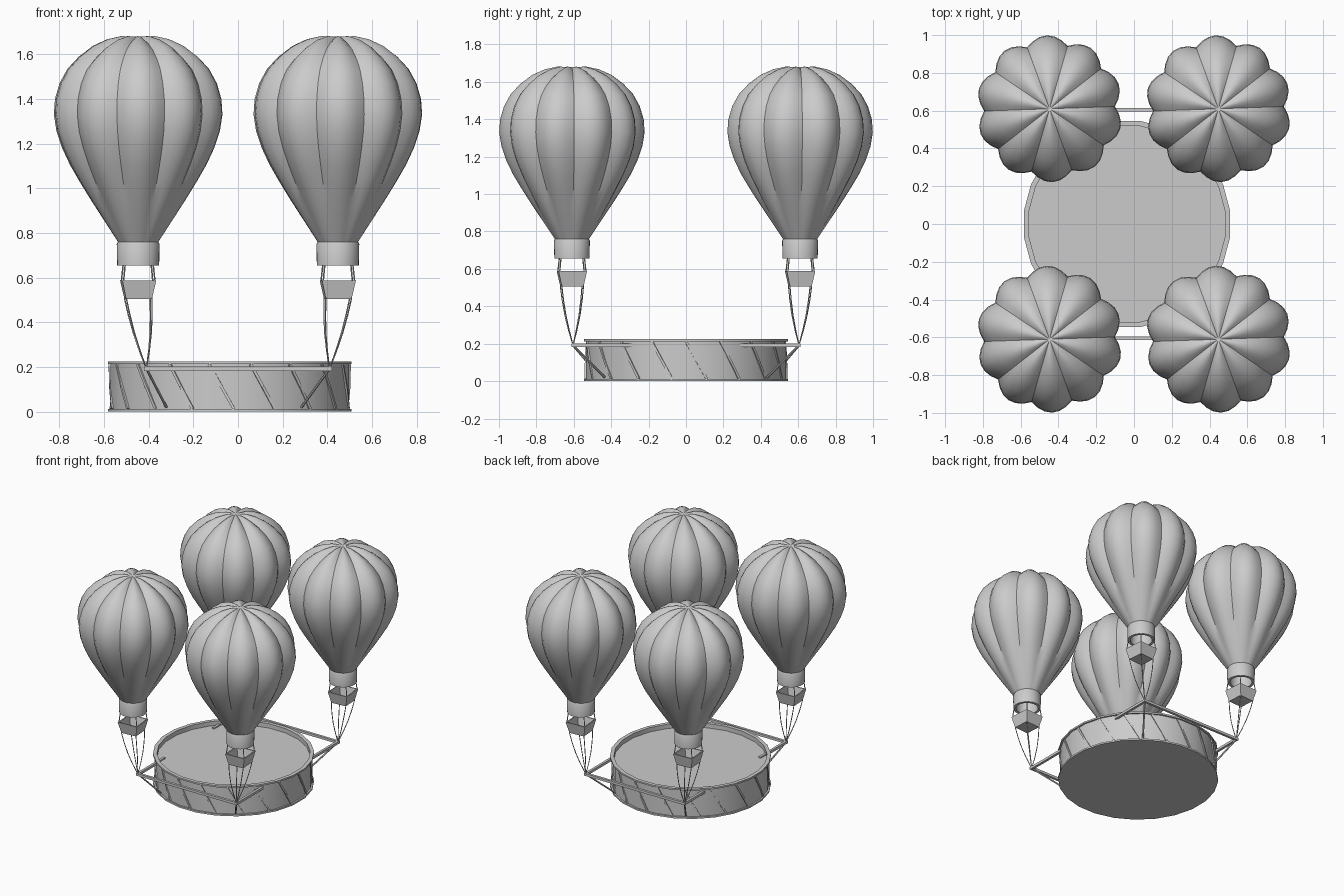
import bpy, bmesh, math
from mathutils import Vector, Matrix

if "Cube" in bpy.data.objects:
    bpy.data.objects.remove(bpy.data.objects["Cube"])

TAU = 2 * math.pi
DRUM = Vector((-0.037, 0, 0))


def finish(bm, name, loc=(0, 0, 0), angle=30):
    bmesh.ops.remove_doubles(bm, verts=bm.verts, dist=1e-5)
    bmesh.ops.recalc_face_normals(bm, faces=bm.faces)
    me = bpy.data.meshes.new(name)
    bm.to_mesh(me)
    bm.free()
    ob = bpy.data.objects.new(name, me)
    bpy.context.collection.objects.link(ob)
    ob.location = loc
    if angle:
        bpy.ops.object.select_all(action='DESELECT')
        ob.select_set(True)
        bpy.context.view_layer.objects.active = ob
        bpy.ops.object.shade_smooth_by_angle(angle=math.radians(angle))
    return ob


def lathe(profile, n, shape=None, close=False, phase=0.0):
    """Revolve (r, z) points; shape(i, r, z) may modulate the radius and height."""
    bm = bmesh.new()
    rings = []
    for r, z in profile:
        ring = []
        for i in range(n):
            a = phase + TAU * i / n
            rr, zz = shape(i, r, z) if shape else (r, z)
            ring.append(bm.verts.new((rr * math.cos(a), rr * math.sin(a), zz)))
        rings.append((ring, r))
    pairs = list(zip(rings, rings[1:]))
    if close:
        pairs.append((rings[-1], rings[0]))
    for (a, _), (b, _) in pairs:
        for i in range(n):
            j = (i + 1) % n
            bm.faces.new((a[i], a[j], b[j], b[i]))
    bmesh.ops.remove_doubles(bm, verts=bm.verts, dist=1e-5)
    return bm


def rod(bm, p, q, r, n=6):
    p, q = Vector(p), Vector(q)
    d = q - p
    rot = d.to_track_quat('Z', 'Y').to_matrix().to_4x4()
    m = Matrix.Translation((p + q) / 2) @ rot @ Matrix.Rotation(math.pi / n, 4, 'Z')
    bmesh.ops.create_cone(bm, cap_ends=True, segments=n, radius1=r, radius2=r,
                          depth=d.length, matrix=m)


# Round platform with rims and a recessed deck
platform = [(0, 0), (.55, 0), (.55, .012), (.538, .012), (.538, .213), (.55, .213),
            (.55, .225), (.523, .225), (.523, .192), (0, .192)]
finish(lathe(platform, 24, phase=TAU / 48), "platform", DRUM)

# Slanted straps around the platform wall
bm = bmesh.new()
for k in range(18):
    pts = []
    for s in range(3):
        a = TAU * k / 18 + math.radians(12) * (1 - s / 2)
        pts.append((.536 * math.cos(a), .536 * math.sin(a), .012 + .1 * s))
    for p, q in zip(pts, pts[1:]):
        rod(bm, p, q, .009, 4)
finish(bm, "platform_straps", DRUM, 0)

# Outrigger frames at front and back, with struts down to the platform
TX, TY, TZ = .41, .604, .192
for sy, side in ((-1, "front"), (1, "back")):
    bm = bmesh.new()
    rod(bm, (-TX - .01, sy * TY, TZ), (TX + .01, sy * TY, TZ), .013, 4)
    for sx in (-1, 1):
        corner = Vector((sx * TX, sy * TY, TZ))
        rod(bm, corner, (sx * TX, sy * .29, TZ), .013, 4)
        d = Vector((corner.x - DRUM.x, corner.y, 0)).normalized()
        rod(bm, corner, DRUM + d * .54 + Vector((0, 0, .02)), .006)
    finish(bm, side + "_outrigger", angle=0)

# Balloon shapes: ten bulging gores
LOBES, SUB = 10, 6
BX, BY = .447, .61
ENVELOPE = [(.085, .75), (.125, .81), (.172, .88), (.222, .955), (.270, 1.03),
            (.315, 1.105), (.351, 1.18), (.377, 1.255), (.389, 1.33), (.384, 1.40),
            (.363, 1.47), (.327, 1.535), (.275, 1.59), (.212, 1.637), (.145, 1.667),
            (.08, 1.681), (.03, 1.680), (0, 1.674)]


def gore(i, r, z):
    bulge = math.sin(math.pi * (i % SUB) / SUB)
    depth = .11 * min(1, max(.15, (z - .72) / .35))
    top = max(0, min(1, (z - 1.5) / .15)) * min(1, r / .1)
    return r * (1 - depth * (1 - bulge)), z - .018 * top * (1 - bulge)


def make_balloon(name, sx, sy):
    loc = (sx * BX, sy * BY, 0)
    # Envelope
    seam = math.radians(-90 + 20)
    finish(lathe(ENVELOPE, LOBES * SUB, gore, phase=seam), name + "_envelope", loc)
    # Open skirt
    skirt = [(.094, .655), (.096, .75), (.091, .76), (.075, .76), (.075, .655)]
    finish(lathe(skirt, 32, close=True), name + "_skirt", loc)
    # Tapered open basket
    turn = math.radians(45 + 4)
    k = math.sqrt(2)
    basket = [(0, .505), (.058 * k, .505), (.076 * k, .588), (.068 * k, .588),
              (.052 * k, .515), (0, .515)]
    finish(lathe(basket, 4, phase=turn), name + "_basket", loc, 0)
    # Ropes: skirt to basket, then basket down to the outrigger corner
    bm = bmesh.new()
    tie = Vector((sx * TX - loc[0], sy * TY - loc[1], TZ))
    for q in range(4):
        a = turn + q * TAU / 4
        d = Vector((math.cos(a), math.sin(a), 0))
        rod(bm, d * .087 + Vector((0, 0, .67)), d * .1 + Vector((0, 0, .58)), .0035, 5)
        start = d * .082 + Vector((0, 0, .51))
        pts = []
        for s in range(5):
            t = s / 4
            pts.append(start.lerp(tie, t) + d * .012 * math.sin(math.pi * t))
        for p, r in zip(pts, pts[1:]):
            rod(bm, p, r, .003, 5)
    finish(bm, name + "_ropes", loc, 0)


for sx, lr in ((-1, "left"), (1, "right")):
    for sy, fb in ((-1, "front"), (1, "back")):
        make_balloon(fb + "_" + lr + "_balloon", sx, sy)
